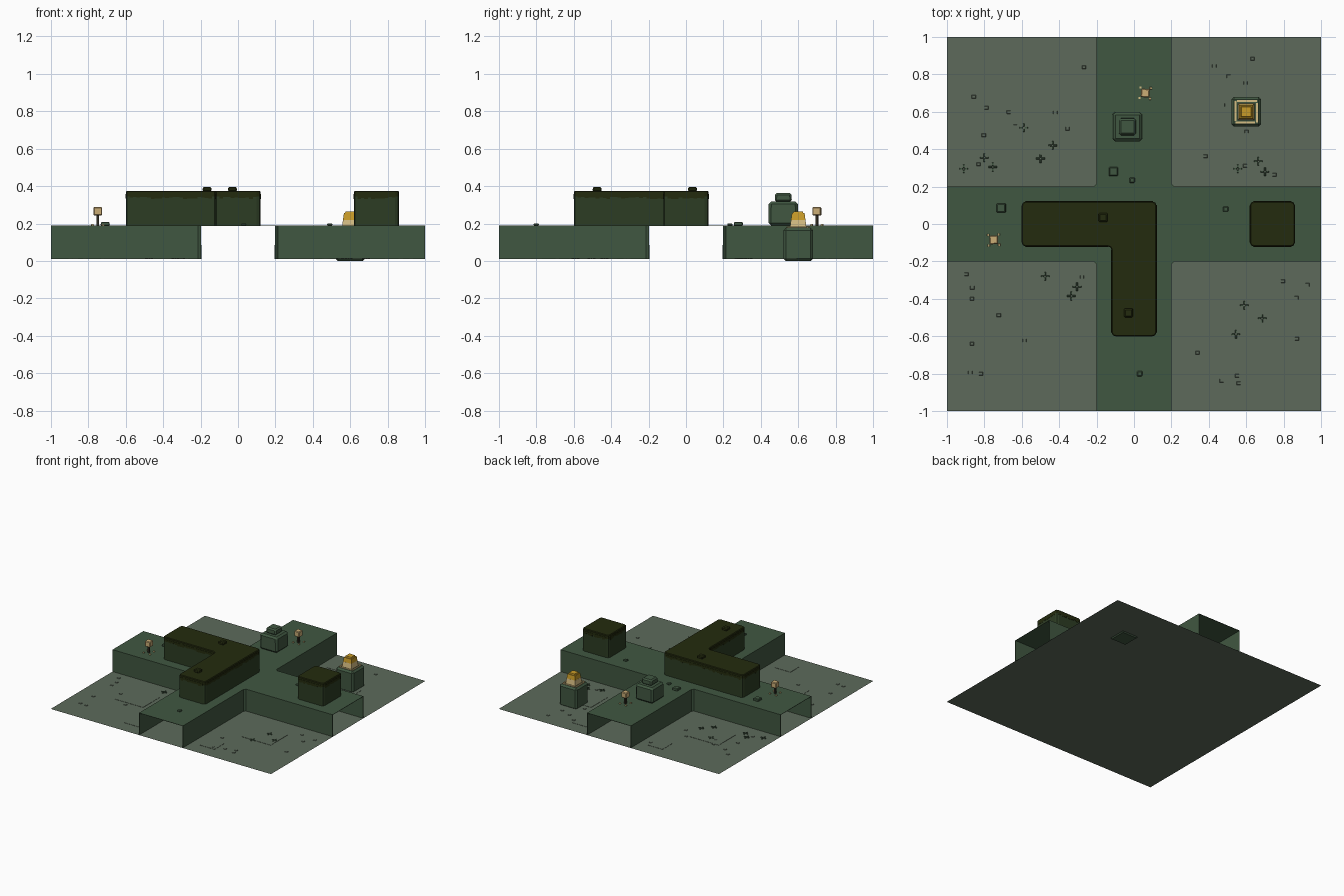
import bpy, bmesh, random
from math import pi
from mathutils import Vector, Matrix

random.seed(4)
cube = bpy.data.objects.get("Cube")
if cube:
    bpy.data.objects.remove(cube, do_unlink=True)


def material(name, *rgb):
    m = bpy.data.materials.new(name)
    m.use_nodes = True
    c = [((v / 255 + 0.055) / 1.055) ** 2.4 for v in rgb] + [1]
    m.diffuse_color = c
    m.node_tree.nodes["Principled BSDF"].inputs["Base Color"].default_value = c
    return m


GROUND = material("grey_green_ground", 93, 106, 91)
STONE = material("mossy_stone", 64, 87, 65)
HEDGE = material("hedge_green", 44, 60, 35)
LEAF = material("dark_olive_leaf", 36, 43, 14)
GOLD = material("gold", 202, 156, 40)
PALE = material("pale_gold", 214, 190, 132)
TAN = material("lantern_tan", 203, 173, 118)
WOOD = material("dark_wood", 48, 44, 34)

TOP, FLOOR = 0.19, 0.01     # walkway and ground heights


def finish(bm, name, *mats):
    me = bpy.data.meshes.new(name)
    bm.to_mesh(me)
    bm.free()
    for m in mats:
        me.materials.append(m)
    ob = bpy.data.objects.new(name, me)
    bpy.context.collection.objects.link(ob)
    return ob


def add_block(bm, at, size, taper=1, turn=0, mat=0):
    """Box standing on the point at, its top scaled by taper."""
    new = bmesh.ops.create_cube(bm, size=1)["verts"]
    for v in new:
        k = taper if v.co.z > 0 else 1
        v.co = Vector((v.co.x * size[0] * k, v.co.y * size[1] * k, (v.co.z + 0.5) * size[2]))
    bmesh.ops.transform(bm, verts=new, matrix=Matrix.Translation(at) @ Matrix.Rotation(turn, 4, "Z"))
    for f in {f for v in new for f in v.link_faces}:
        f.material_index = mat


def block(name, at, size, mat, taper=1, turn=0, bevel=0):
    bm = bmesh.new()
    add_block(bm, at, size, taper, turn)
    if bevel:
        bmesh.ops.bevel(bm, geom=bm.edges[:], offset=bevel, segments=1, affect="EDGES")
    return finish(bm, name, mat)


def prism(name, outline, z0, z1, mat, bevel):
    """Upright prism with rounded corners and a soft upper rim."""
    bm = bmesh.new()
    base = bm.faces.new([bm.verts.new((x, y, z0)) for x, y in outline])
    up = bmesh.ops.extrude_face_region(bm, geom=[base])["geom"]
    bmesh.ops.translate(bm, vec=(0, 0, z1 - z0), verts=[g for g in up if isinstance(g, bmesh.types.BMVert)])
    bmesh.ops.recalc_face_normals(bm, faces=bm.faces[:])
    sides = [e for e in bm.edges if abs(e.verts[0].co.z - e.verts[1].co.z) > 0.001]
    bmesh.ops.bevel(bm, geom=sides, offset=bevel, segments=2, profile=0.5, affect="EDGES")
    rim = [e for e in bm.edges if all(v.co.z > z1 - 0.0001 for v in e.verts)]
    bmesh.ops.bevel(bm, geom=rim, offset=0.005, segments=1, affect="EDGES")
    return finish(bm, name, mat)


# Ground quarters, and the underside facing down
CORNER = [(1, 0.2), (0.215, 0.2), (0.2, 0.215), (0.2, 1)]
turns = [Matrix.Rotation(k * pi / 2, 4, "Z") for k in range(4)]
bm = bmesh.new()
for r in turns:
    bm.faces.new([bm.verts.new(r @ Vector((x, y, FLOOR))) for x, y in reversed([(1, 1)] + CORNER[::-1])])
bmesh.ops.recalc_face_normals(bm, faces=bm.faces[:])
for f in bm.faces:
    f.normal_update()
    if f.normal.z < 0:
        f.normal_flip()
finish(bm, "ground_quarters", GROUND)
bm = bmesh.new()
bm.faces.new([bm.verts.new((x, y, FLOOR - 0.002)) for x, y in ((-1, -1), (-1, 1), (1, 1), (1, -1))])
finish(bm, "ground_underside", GROUND)

# Raised cross walkway: hollow, open at its four ends
bm = bmesh.new()
top, walls = [], []
for r in turns:
    ring = [bm.verts.new(r @ Vector((x, y, TOP))) for x, y in CORNER]
    foot = [bm.verts.new(r @ Vector((x, y, FLOOR))) for x, y in CORNER]
    top += ring
    for i in range(3):
        bm.faces.new((ring[i], foot[i], foot[i + 1], ring[i + 1]))
bm.faces.new(top)
bmesh.ops.recalc_face_normals(bm, faces=bm.faces[:])
cap = max(bm.faces, key=lambda f: f.calc_area())
cap.normal_update()
if cap.normal.z < 0:
    bmesh.ops.reverse_faces(bm, faces=bm.faces[:])
walkway = finish(bm, "raised_walkway", STONE)
shell = walkway.modifiers.new("shell", "SOLIDIFY")
shell.thickness = 0.004
shell.offset = -1


# Hedges: green body, olive cap with a ragged fringe
def hedge(name, outline):
    prism(name + "_body", outline, TOP, 0.35, HEDGE, 0.02)
    cx = sum(p[0] for p in outline) / len(outline)
    prism(name + "_cap", outline, 0.345, 0.375, LEAF, 0.02)
    bm = bmesh.new()
    for a, b in zip(outline, outline[1:] + outline[:1]):
        a, b = Vector((*a, 0)), Vector((*b, 0))
        n = int((b - a).length / 0.02)
        along = abs((b - a).x) > abs((b - a).y)
        for i in range(1, n):
            drop = random.uniform(0.004, 0.016)
            p = a.lerp(b, (i + 0.5) / (n + 1))
            size = (0.02, 0.004) if along else (0.004, 0.02)
            add_block(bm, p + Vector((0, 0, 0.347 - drop)), (*size, drop + 0.01))
    finish(bm, name + "_fringe", LEAF)


hedge("corner_hedge", [(-0.6, -0.12), (-0.12, -0.12), (-0.12, -0.6), (0.12, -0.6), (0.12, 0.12), (-0.6, 0.12)])
hedge("small_hedge", [(0.62, -0.12), (0.86, -0.12), (0.86, 0.12), (0.62, 0.12)])
for x, y in ((-0.165, 0.035), (-0.03, -0.475)):
    block("hedge_clump", (x, y, 0.372), (0.05, 0.05, 0.024), LEAF, 0.9, 0, 0.006)

# Loose stones on the walkway
for x, y, s in ((-0.71, 0.085, 0.05), (-0.11, 0.28, 0.05), (-0.01, 0.235, 0.03),
                (0.49, 0.08, 0.03), (0.03, -0.8, 0.03)):
    block("walkway_stone", (x, y, TOP - 0.001), (s, s, s * 0.4), STONE, 0.9, 0, 0.004)

# Stepped stone plinth
block("plinth_base", (-0.035, 0.52, TOP), (0.16, 0.16, 0.128), STONE, 0.97, 0, 0.014)
block("plinth_top", (-0.035, 0.52, 0.315), (0.092, 0.092, 0.048), STONE, 0.95, 0, 0.01)

# Treasure pedestal with a tapered golden beacon
P = Vector((0.6, 0.6, 0))
block("pedestal", P, (0.16, 0.16, 0.178), STONE, 1, 0, 0.014)
block("beacon_lower", P + Vector((0, 0, 0.177)), (0.088, 0.088, 0.043), PALE, 0.88)
block("beacon_upper", P + Vector((0, 0, 0.22)), (0.077, 0.077, 0.035), GOLD, 0.88)
block("beacon_cap", P + Vector((0, 0, 0.255)), (0.055, 0.055, 0.01), GOLD, 0.9)
bm = bmesh.new()
for r in turns:
    for s, w in ((0, 0.09), (0.048, 0.02), (-0.04, 0.016)):
        add_block(bm, P + r @ Vector((s, 0.058, 0.176)), (w, 0.01, 0.007) if abs(r[0][0]) > 0.5 else (0.01, w, 0.007))
finish(bm, "pedestal_trim", PALE)


# Lanterns with pebbles around the post
def lantern(x, y, turn):
    at = Vector((x, y, 0))
    block("lantern_post", at + Vector((0, 0, TOP)), (0.014, 0.014, 0.055), WOOD, 1, turn)
    block("lantern_head", at + Vector((0, 0, 0.242)), (0.046, 0.046, 0.046), TAN, 1, turn, 0.005)
    bm = bmesh.new()
    for r in turns:
        offset = r @ Matrix.Rotation(turn, 4, "Z") @ Vector((0.028, 0.028, TOP))
        add_block(bm, at + offset, (0.012, 0.012, 0.008), 0.8)
    finish(bm, "lantern_pebbles", PALE)


lantern(-0.75, -0.085, 0.05)
lantern(0.06, 0.7, -0.08)

# Cross-shaped sprigs on the ground
SPRIGS = [(-0.91, 0.295), (-0.8, 0.355), (-0.755, 0.305), (-0.59, 0.515), (-0.5, 0.35),
          (-0.435, 0.42), (0.555, 0.295), (0.665, 0.335), (0.7, 0.28), (-0.475, -0.28),
          (-0.335, -0.385), (-0.305, -0.335), (0.59, -0.435), (0.685, -0.505), (0.545, -0.59)]
bm = bmesh.new()
for x, y in SPRIGS:
    for r in turns:
        size = (0.018, 0.009, 0.006) if abs(r[0][0]) > 0.5 else (0.009, 0.018, 0.006)
        add_block(bm, Vector((x, y, FLOOR)) + r @ Vector((0.014, 0, 0)), size, 0.7)
finish(bm, "ground_sprigs", STONE)

# Worn paving slabs and pebbles, barely proud of the ground
bm = bmesh.new()
for sx in (-1, 1):
    for sy in (-1, 1):
        add_block(bm, (sx * 0.58, sy * 0.48, FLOOR), (0.26, 0.22, 0.002))
        add_block(bm, (sx * 0.34, sy * 0.83, FLOOR), (0.14, 0.12, 0.002))
        for i in range(9):
            x, y = random.uniform(0.26, 0.95), random.uniform(0.26, 0.95)
            add_block(bm, (sx * x, sy * y, FLOOR), (0.022, 0.018, 0.004), 0.8)
finish(bm, "paving_slabs", GROUND)
